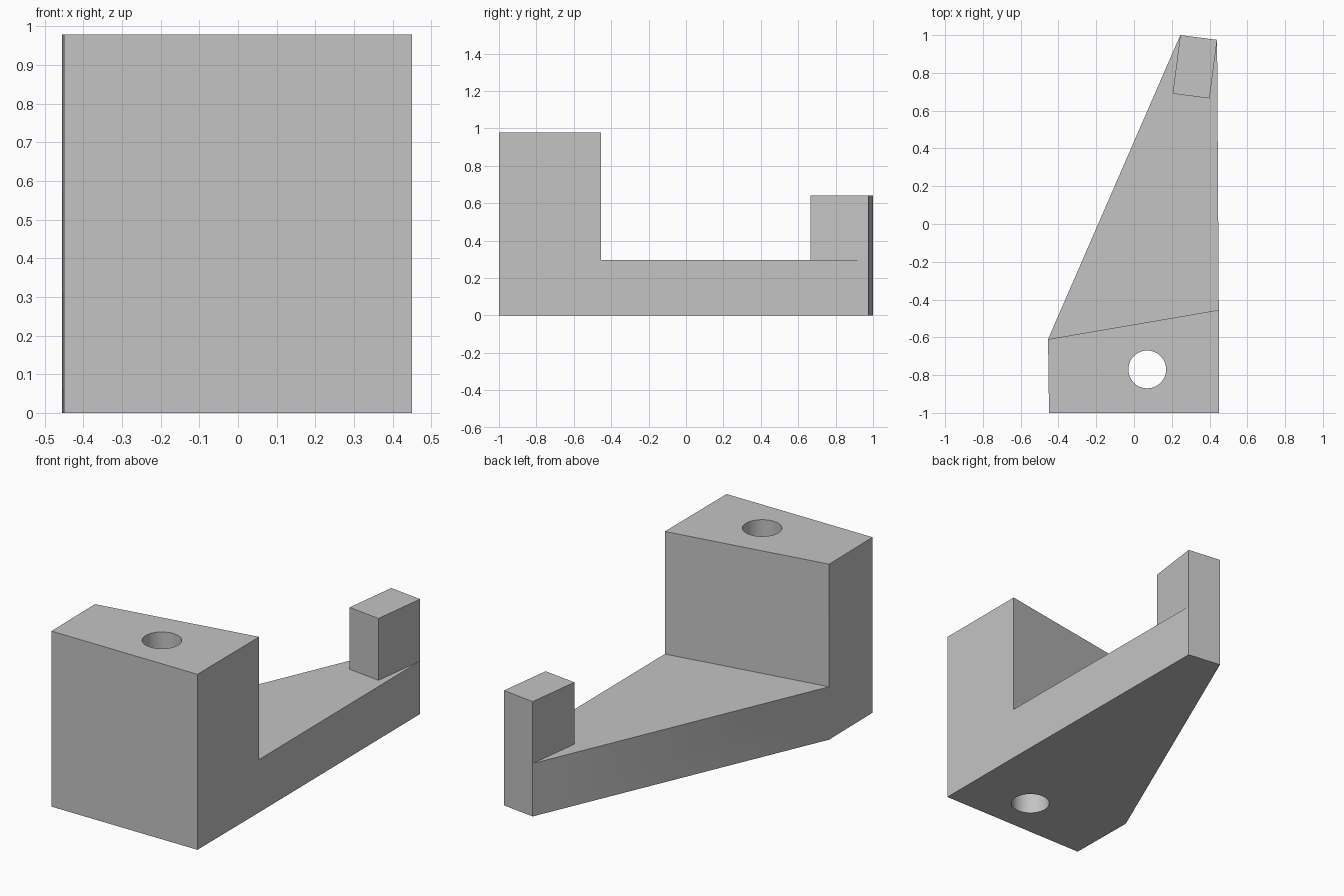
import bpy
import bmesh
import math

cube = bpy.data.objects.get("Cube")
if cube:
    bpy.data.objects.remove(cube, do_unlink=True)

grey = bpy.data.materials.new("plain grey")
grey.use_nodes = True
GREY = (0.55, 0.55, 0.55, 1)
grey.diffuse_color = GREY
grey.node_tree.nodes["Principled BSDF"].inputs["Base Color"].default_value = GREY


def prism(name, outline, bottom, top):
    """Upright prism over a counter-clockwise outline."""
    bm = bmesh.new()
    face = bm.faces.new([bm.verts.new((x, y, bottom)) for x, y in outline])
    walls = bmesh.ops.extrude_face_region(bm, geom=[face], use_keep_orig=True)
    for v in walls["geom"]:
        if isinstance(v, bmesh.types.BMVert):
            v.co.z = top
    bmesh.ops.recalc_face_normals(bm, faces=bm.faces)
    mesh = bpy.data.meshes.new(name)
    bm.to_mesh(mesh)
    bm.free()
    mesh.materials.append(grey)
    obj = bpy.data.objects.new(name, mesh)
    bpy.context.collection.objects.link(obj)
    return obj


def combine(target, tool, operation):
    """Apply a boolean and discard the tool."""
    mod = target.modifiers.new(operation, 'BOOLEAN')
    mod.operation = operation
    mod.solver = 'EXACT'
    mod.object = tool
    bpy.context.view_layer.objects.active = target
    bpy.ops.object.modifier_apply(modifier=mod.name)
    bpy.data.objects.remove(tool, do_unlink=True)


# Shared corners of the footprint
wall_left, wall_right = (-0.455, -0.61), (0.449, -0.455)
tip_left, tip_right = (0.245, 1.0), (0.44, 0.975)

# Tall front block, low tapering arm, small post at the arm's tip
bracket = prism("bracket", [(-0.45, -1), (0.45, -1), wall_right, wall_left], 0, 0.978)
arm = prism("arm", [wall_left, wall_right, tip_right, tip_left], 0, 0.295)
post = prism("post", [(0.205, 0.69), (0.40, 0.665), tip_right, tip_left], 0, 0.64)
combine(bracket, arm, 'UNION')
combine(bracket, post, 'UNION')

# Vertical bolt hole through the block
SIDES, RADIUS = 48, 0.1
ring = [(0.07 + RADIUS * math.cos(math.tau * i / SIDES),
         -0.77 + RADIUS * math.sin(math.tau * i / SIDES)) for i in range(SIDES)]
combine(bracket, prism("hole_cutter", ring, -0.1, 1.1), 'DIFFERENCE')

# Merge flush faces and smooth the shallow edges
bm = bmesh.new()
bm.from_mesh(bracket.data)
bmesh.ops.remove_doubles(bm, verts=bm.verts, dist=0.0001)
bmesh.ops.dissolve_limit(bm, angle_limit=math.radians(0.05), verts=bm.verts, edges=bm.edges)
bm.to_mesh(bracket.data)
bm.free()
bpy.ops.object.select_all(action='DESELECT')
bracket.select_set(True)
bpy.context.view_layer.objects.active = bracket
bpy.ops.object.shade_smooth_by_angle(angle=math.radians(30))
